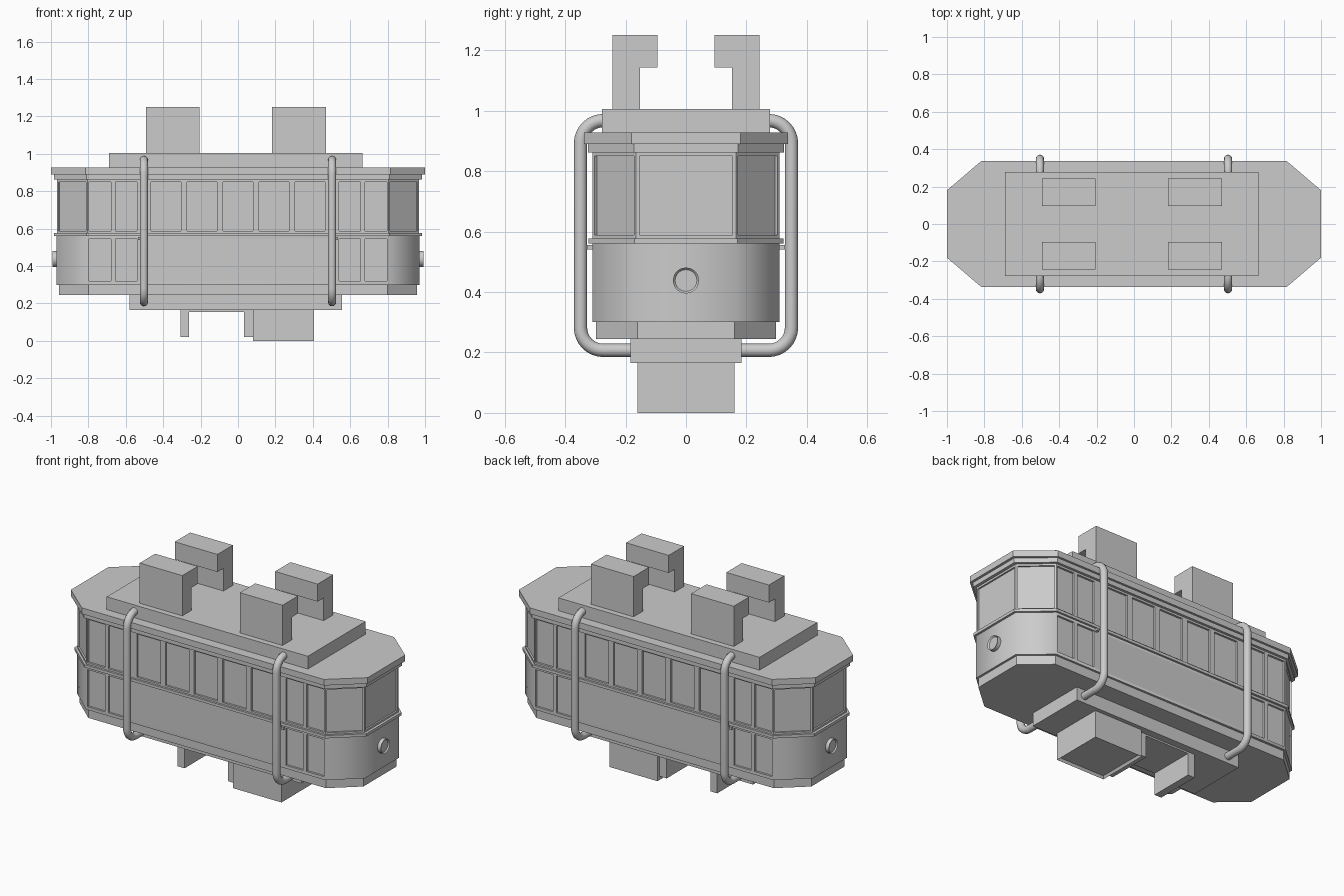
import bpy, bmesh, math
from mathutils import Vector, Matrix

if "Cube" in bpy.data.objects:
    bpy.data.objects.remove(bpy.data.objects["Cube"])


def make(name, bm, smooth=None):
    bmesh.ops.recalc_face_normals(bm, faces=bm.faces)
    me = bpy.data.meshes.new(name)
    bm.to_mesh(me)
    bm.free()
    ob = bpy.data.objects.new(name, me)
    bpy.context.collection.objects.link(ob)
    if smooth:
        for o in bpy.context.selected_objects:
            o.select_set(False)
        ob.select_set(True)
        bpy.context.view_layer.objects.active = ob
        bpy.ops.object.shade_smooth_by_angle(angle=math.radians(smooth))
    return ob


def extrude(name, pts, vec, smooth=None):
    bm = bmesh.new()
    f = bm.faces.new([bm.verts.new(p) for p in pts])
    g = bmesh.ops.extrude_face_region(bm, geom=[f])
    bmesh.ops.translate(bm, vec=vec, verts=[v for v in g["geom"] if isinstance(v, bmesh.types.BMVert)])
    return make(name, bm, smooth)


def add_box(bm, c, s, rot=0.0):
    bmesh.ops.create_cube(bm, size=1, matrix=Matrix.Translation(c) @ Matrix.Rotation(rot, 4, 'Z')
                          @ Matrix.Diagonal((*s, 1)))


def box(name, x0, x1, y0, y1, z0, z1):
    bm = bmesh.new()
    add_box(bm, ((x0+x1)/2, (y0+y1)/2, (z0+z1)/2), (x1-x0, y1-y0, z1-z0))
    return make(name, bm)


def cut(ob, cutter):
    m = ob.modifiers.new("cut", 'BOOLEAN')
    m.object = cutter
    m.operation = 'DIFFERENCE'
    m.solver = 'EXACT'
    cutter.hide_render = True
    cutter.hide_viewport = True


def tier(name, xe, ye, xc, yc, z0, z1, smooth=None):
    p = [(xc, -ye), (xe, -yc), (xe, yc), (xc, ye), (-xc, ye), (-xe, yc), (-xe, -yc), (-xc, -ye)]
    return extrude(name, [(x, y, z0) for x, y in p], (0, 0, z1-z0), smooth)


# Car body in stacked eight-sided tiers
XE, YE, XC, YC = 0.97, 0.31, 0.805, 0.165
tier("skirt", 0.957, 0.297, 0.80, 0.16, 0.245, 0.30)
lower = tier("lower_body", XE, YE, XC, YC, 0.30, 0.56, 60)
tier("belt_rail", 0.983, 0.322, 0.81, 0.17, 0.56, 0.577)
upper = tier("window_wall", XE - 0.003, YE, XC, YC, 0.577, 0.862)
tier("cornice", 0.985, 0.325, 0.81, 0.172, 0.862, 0.89)
tier("roof", 1.0, 0.338, 0.815, 0.18, 0.89, 0.927)

# Recessed windows and door panels
D = 0.024
win, door = bmesh.new(), bmesh.new()
ZW, HW = 0.719, 0.262
ang = math.atan2(YE - YC, XC - XE)
length = math.hypot(XE - XC, YE - YC)
for sy in (-1, 1):
    for i in range(-2, 3):
        add_box(win, (i*0.1925, sy*YE, ZW), (0.158, D, HW))
    for sx in (-1, 1):
        for xd in (0.598, 0.738):
            add_box(win, (sx*xd, sy*YE, ZW), (0.116, D, HW))
            add_box(door, (sx*xd, sy*YE, 0.432), (0.116, D, 0.225))
        add_box(win, (sx*(XE+XC-0.003)/2, sy*(YE+YC)/2, ZW), (length-0.024, D*0.8, HW), ang*sx*sy)
for sx in (-1, 1):
    add_box(win, (sx*(XE-0.003), 0, ZW), (D*0.8, 0.308, HW))
cut(upper, make("window_cutter", win))
cut(lower, make("door_panel_cutter", door))

# Door handles
for sx in (-1, 1):
    for sy in (-1, 1):
        x, y = sx*0.527, sy*0.318
        box("door_handle", x-0.008, x+0.008, y-0.01, y+0.01, 0.54, 0.556)

# Headlamps with a recessed lens
for sx in (-1, 1):
    bm = bmesh.new()
    bmesh.ops.create_cone(bm, cap_ends=True, segments=24, radius1=0.043, radius2=0.043, depth=0.035,
                          matrix=Matrix.Translation((sx*0.9755, 0, 0.438)) @ Matrix.Rotation(sx*math.pi/2, 4, 'Y'))
    cap = max(bm.faces, key=lambda f: sx*f.calc_center_median().x)
    bmesh.ops.inset_region(bm, faces=[cap], thickness=0.007)
    bmesh.ops.translate(bm, verts=cap.verts, vec=(-sx*0.008, 0, 0))
    make("headlamp", bm, 30)

# Raised roof deck and four inward hooks
box("roof_deck", -0.69, 0.665, -0.278, 0.278, 0.927, 1.005)
hook = [(0.243, 1.005), (0.243, 1.25), (0.095, 1.25), (0.095, 1.143), (0.153, 1.143), (0.153, 1.005)]
for x in (-0.492, 0.183):
    for sy in (-1, 1):
        extrude("roof_hook", [(x, sy*y, z) for y, z in hook], (0.287, 0, 0))

# Underframe, hollow-bottomed box and bracket
box("underframe", -0.58, 0.555, -0.184, 0.184, 0.165, 0.245)
bm = bmesh.new()
add_box(bm, (0.2425, 0, 0.0825), (0.325, 0.32, 0.165))
bottom = min(bm.faces, key=lambda f: f.calc_center_median().z)
bmesh.ops.inset_region(bm, faces=[bottom], thickness=0.012)
bmesh.ops.translate(bm, verts=bottom.verts, vec=(0, 0, 0.015))
make("under_box", bm)
bracket = [(-0.308, 0.165), (-0.308, 0.022), (-0.262, 0.022), (-0.262, 0.155),
           (0.032, 0.155), (0.032, 0.022), (0.08, 0.022), (0.08, 0.165)]
extrude("under_bracket", [(x, -0.14, z) for x, z in bracket], (0, 0.28, 0))

# Bent side pipes
R, YP, ZB, ZT = 0.075, 0.349, 0.207, 0.967
path = [(0.26, ZT)]
for zc, a0 in ((ZT-R, 90), (ZB+R, 0)):
    for k in range(9):
        a = math.radians(a0 - 90*k/8)
        path.append((YP-R+R*math.cos(a), zc+R*math.sin(a)))
path.append((0.17, ZB))
for x in (-0.503, 0.503):
    for sy in (-1, 1):
        cu = bpy.data.curves.new("side_pipe", 'CURVE')
        cu.dimensions = '3D'
        cu.bevel_depth = 0.022
        cu.bevel_resolution = 4
        cu.use_fill_caps = True
        sp = cu.splines.new('POLY')
        sp.points.add(len(path)-1)
        for p, (y, z) in zip(sp.points, path):
            p.co = (x, sy*y, z, 1)
        sp.use_smooth = True
        bpy.context.collection.objects.link(bpy.data.objects.new("side_pipe", cu))
